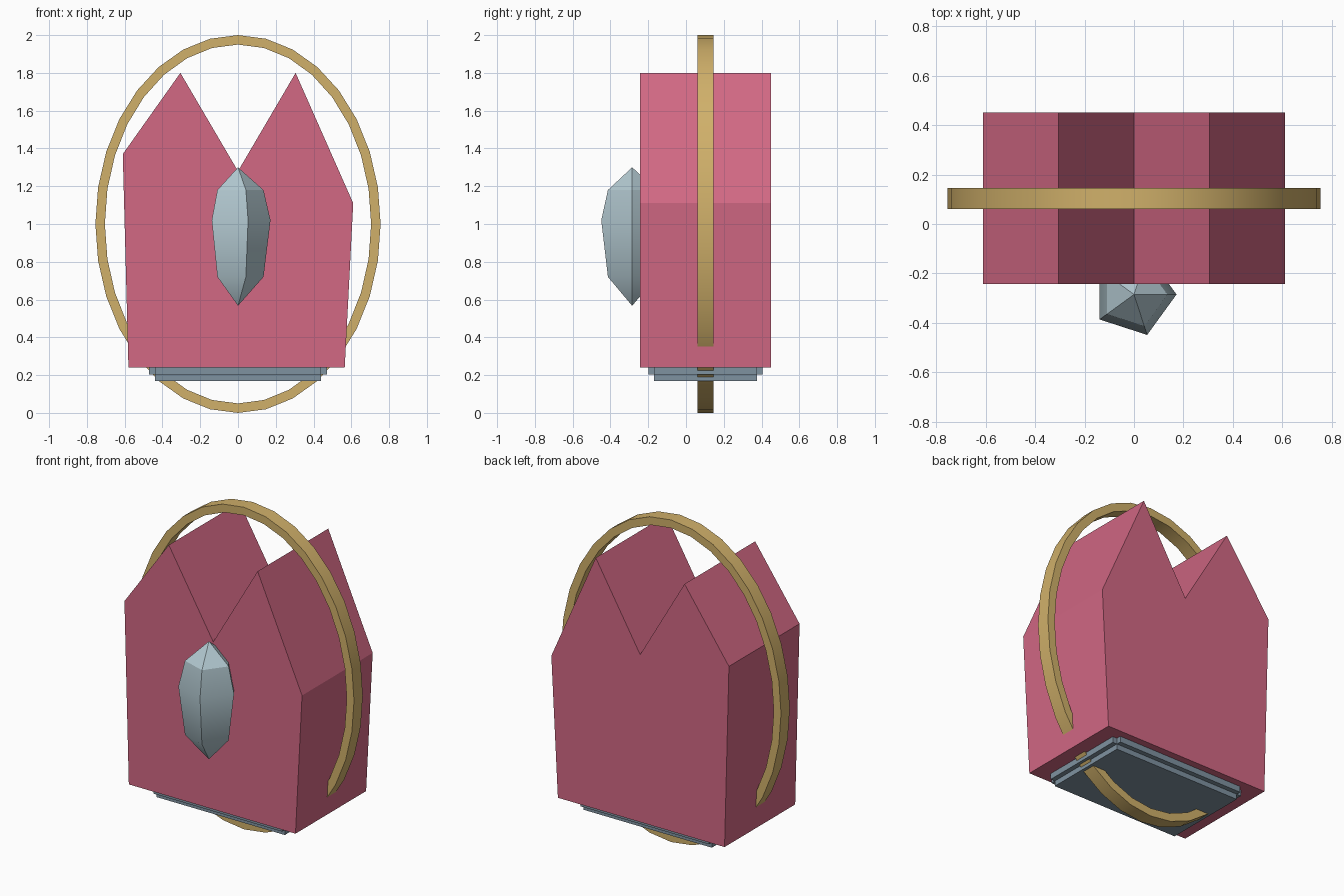
import bpy, bmesh, math

cube = bpy.data.objects.get("Cube")
if cube:
    bpy.data.objects.remove(cube, do_unlink=True)


def material(name, hex_code):
    """Flat material from an sRGB hex colour."""
    rgb = [int(hex_code[i:i + 2], 16) / 255 for i in (0, 2, 4)]
    lin = [c / 12.92 if c <= 0.04045 else ((c + 0.055) / 1.055) ** 2.4 for c in rgb]
    m = bpy.data.materials.new(name)
    m.use_nodes = True
    m.diffuse_color = (*lin, 1)
    m.node_tree.nodes["Principled BSDF"].inputs["Base Color"].default_value = (*lin, 1)
    return m


rose = material("rose", "D26884")
gold = material("gold", "D0B06A")
crystal = material("pale_crystal", "B2C8D0")
slate = material("slate_blue", "7F92A0")


def finish(name, bm, mat, smooth=False):
    bmesh.ops.recalc_face_normals(bm, faces=bm.faces)
    mesh = bpy.data.meshes.new(name)
    bm.to_mesh(mesh)
    bm.free()
    mesh.materials.append(mat)
    obj = bpy.data.objects.new(name, mesh)
    bpy.context.collection.objects.link(obj)
    if smooth:
        bpy.ops.object.select_all(action='DESELECT')
        obj.select_set(True)
        bpy.context.view_layer.objects.active = obj
        bpy.ops.object.shade_smooth_by_angle(angle=math.radians(30))
    return obj


def prism(name, points, depth, mat):
    """Extrude a closed 3D outline along a vector."""
    bm = bmesh.new()
    face = bm.faces.new([bm.verts.new(p) for p in points])
    new = bmesh.ops.extrude_face_region(bm, geom=[face])["geom"]
    verts = [v for v in new if isinstance(v, bmesh.types.BMVert)]
    bmesh.ops.translate(bm, verts=verts, vec=depth)
    return finish(name, bm, mat)


# Twin-peaked body, slightly uneven left to right
profile = [(-0.58, 0.24), (0.565, 0.24), (0.61, 1.11), (0.305, 1.80),
           (0, 1.28), (-0.305, 1.80), (-0.61, 1.37)]
prism("body", [(x, -0.243, z) for x, z in profile], (0, 0.693, 0), rose)

# Stepped base: upper plate with notched corners, plain lower plate
CY = 0.103
corner = [(0.47, 0.272), (0.44, 0.272), (0.44, 0.302)]
outline = []
for sx, sy in ((1, 1), (-1, 1), (-1, -1), (1, -1)):
    pts = corner if sx * sy > 0 else corner[::-1]
    outline += [(sx * x, CY + sy * y, 0.203) for x, y in pts]
prism("base_upper_plate", outline, (0, 0, 0.037), slate)
lower = [(sx * 0.44, CY + sy * 0.272, 0.17) for sx, sy in ((1, 1), (-1, 1), (-1, -1), (1, -1))]
prism("base_lower_plate", lower, (0, 0, 0.033), slate)

# Oval hoop with a rectangular section, passing through the body
SEG = 32
bm = bmesh.new()
loops = []
for i in range(SEG):
    a = 2 * math.pi * i / SEG
    section = ((0.755, 1.0, 0.06), (0.755, 1.0, 0.146),
               (0.705, 0.95, 0.146), (0.705, 0.95, 0.06))
    loops.append([bm.verts.new((rx * math.cos(a), y, 1.0 + rz * math.sin(a)))
                  for rx, rz, y in section])
for i in range(SEG):
    a, b = loops[i], loops[(i + 1) % SEG]
    for j in range(4):
        k = (j + 1) % 4
        bm.faces.new((a[j], a[k], b[k], b[j]))
finish("oval_hoop", bm, gold, smooth=True)

# Five-sided crystal set into the front
GY = -0.285
bm = bmesh.new()
rings = []
for r, z in ((0.135, 0.72), (0.172, 1.02), (0.135, 1.18)):
    rings.append([bm.verts.new((r * math.cos(math.tau * i / 5),
                                GY + r * math.sin(math.tau * i / 5), z)) for i in range(5)])
bottom = bm.verts.new((0, GY, 0.567))
top = bm.verts.new((0, GY, 1.30))
for i in range(5):
    k = (i + 1) % 5
    bm.faces.new((bottom, rings[0][k], rings[0][i]))
    bm.faces.new((top, rings[2][i], rings[2][k]))
    for lo, hi in zip(rings, rings[1:]):
        bm.faces.new((lo[i], lo[k], hi[k], hi[i]))
finish("front_crystal", bm, crystal, smooth=True)
